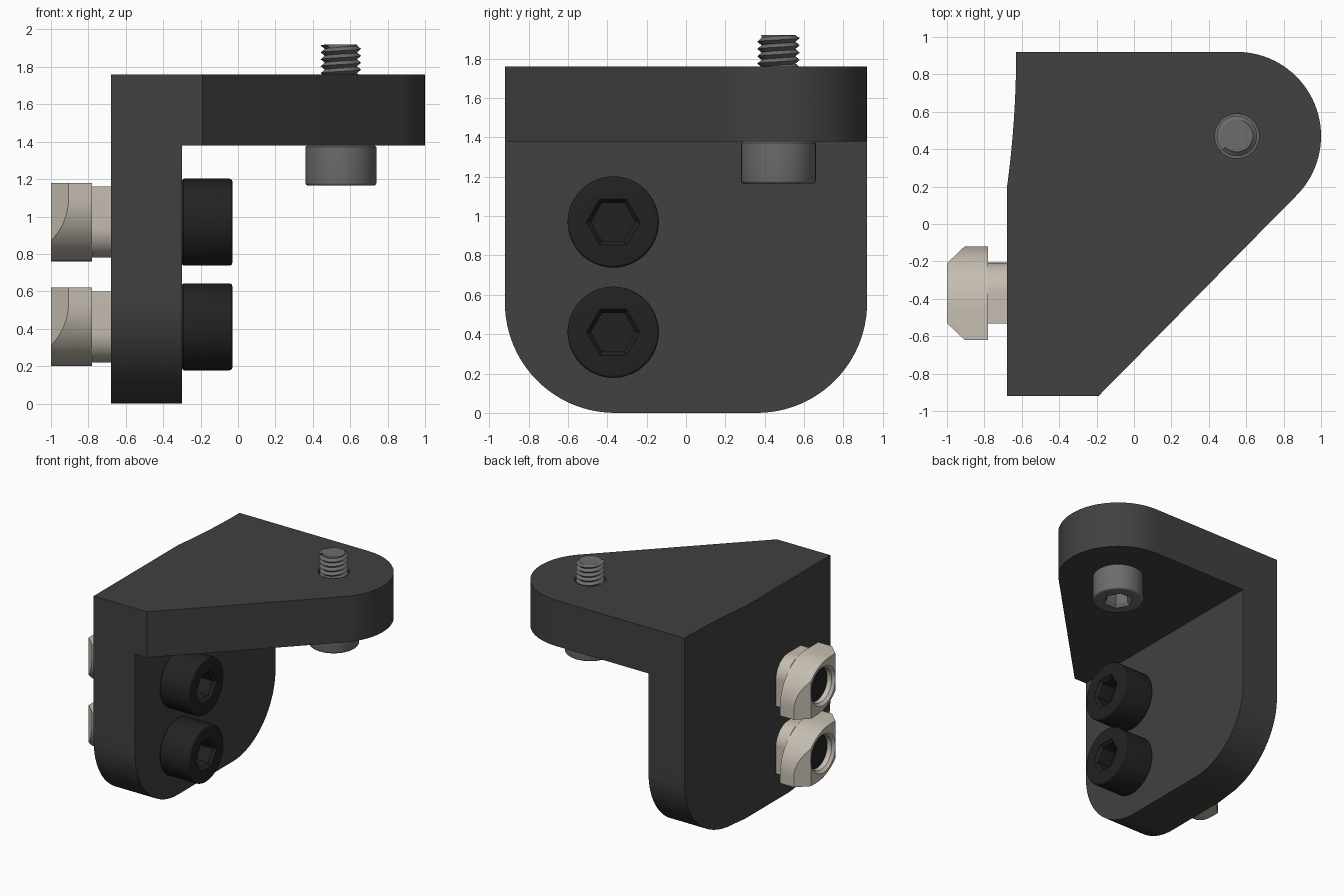
import bpy, bmesh, math
from mathutils import Vector

if "Cube" in bpy.data.objects:
    bpy.data.objects.remove(bpy.data.objects["Cube"])


def material(name, rgb):
    m = bpy.data.materials.new(name)
    m.diffuse_color = (*rgb, 1)
    m.use_nodes = True
    m.node_tree.nodes["Principled BSDF"].inputs["Base Color"].default_value = m.diffuse_color
    return m


DARK = material("dark grey", (0.052, 0.052, 0.052))
BLACK = material("black", (0.016, 0.016, 0.016))
STEEL = material("steel grey", (0.15, 0.15, 0.15))
NICKEL = material("warm nickel", (0.56, 0.51, 0.44))

# Map (a, b, along) onto the world axes
AXES = {'X': lambda a, b, h: (h, a, b), 'Z': lambda a, b, h: (a, b, h)}


def new_object(name, verts, faces):
    mesh = bpy.data.meshes.new(name)
    mesh.from_pydata(verts, [], faces)
    bm = bmesh.new()
    bm.from_mesh(mesh)
    bmesh.ops.recalc_face_normals(bm, faces=bm.faces)
    bm.to_mesh(mesh)
    bm.free()
    obj = bpy.data.objects.new(name, mesh)
    bpy.context.collection.objects.link(obj)
    return obj


def prism(name, outline, lo, hi, axis):
    n, put = len(outline), AXES[axis]
    verts = [put(a, b, h) for h in (lo, hi) for a, b in outline]
    faces = [tuple(range(n)), tuple(range(n, 2 * n))]
    faces += [(i, (i + 1) % n, n + (i + 1) % n, n + i) for i in range(n)]
    return new_object(name, verts, faces)


def lathe(name, profile, center, axis, sides=48):
    """Revolve (radius, along) points into a capped solid."""
    put, verts, faces = AXES[axis], [], []
    for r, h in profile:
        for k in range(sides):
            t = math.tau * k / sides
            verts.append(put(center[0] + r * math.cos(t), center[1] + r * math.sin(t), h))
    for j in range(len(profile) - 1):
        for k in range(sides):
            a, b = j * sides + k, j * sides + (k + 1) % sides
            faces.append((a, b, b + sides, a + sides))
    faces += [tuple(range(sides)), tuple(range(len(verts) - sides, len(verts)))]
    return new_object(name, verts, faces)


def boolean(obj, cutter, op):
    mod = obj.modifiers.new("cut", 'BOOLEAN')
    mod.operation, mod.object, mod.solver = op, cutter, 'EXACT'
    deps = bpy.context.evaluated_depsgraph_get()
    mesh = bpy.data.meshes.new_from_object(obj.evaluated_get(deps))
    obj.modifiers.clear()
    obj.data = mesh
    bpy.data.objects.remove(cutter)


def finish(obj, mat, angle=30):
    obj.data.materials.clear()
    obj.data.materials.append(mat)
    for p in obj.data.polygons:
        p.material_index = 0
    bpy.ops.object.select_all(action='DESELECT')
    obj.select_set(True)
    bpy.context.view_layer.objects.active = obj
    bpy.ops.object.shade_smooth_by_angle(angle=math.radians(angle))


def arc(cx, cy, r, start, end, n=24):
    return [(cx + r * math.cos(math.radians(start + (end - start) * i / n)),
             cy + r * math.sin(math.radians(start + (end - start) * i / n))) for i in range(n + 1)]


# Bracket: plan outline with round nose and slightly hollowed back edge
SX, SY = 0.55, 0.47
plan = [(-0.68, -0.92), (-0.19, -0.92)] + arc(SX, SY, 0.45, -44.5, 90, 36)
plan += [(-0.63 - 0.05 * (i / 12) ** 2, 0.92 - 0.73 * i / 12) for i in range(13)]
bracket = prism("angle_bracket", plan, -0.1, 1.76, 'Z')
# Side outline with rounded lower corners
W, R = 0.9205, 0.56
side = [(W, 1.9), (-W, 1.9)] + arc(-W + R, R, R, 180, 270) + arc(W - R, R, R, 270, 360)
boolean(bracket, prism("side_cutter", side, -1.2, 1.2, 'X'), 'INTERSECT')
boolean(bracket, prism("inner_cutter", [(-0.30, -1.1), (1.2, -1.1), (1.2, 1.1), (-0.30, 1.1)],
                       -0.2, 1.38, 'Z'), 'DIFFERENCE')
boolean(bracket, lathe("hole_cutter", [(0.118, 1.2), (0.118, 1.9)], (SX, SY), 'Z'), 'DIFFERENCE')
finish(bracket, DARK)


def cap_screw(name, center, axis, seat, end, r, hex_r, mat, shaft_r, tip):
    """Socket head from seat to end, with a plain shaft running to tip."""
    d = 1 if end > seat else -1
    f = 0.016
    head = [(shaft_r, tip), (shaft_r, seat), (r - 0.008, seat), (r, seat + d * 0.008)]
    head += [(r - f + f * math.cos(t), end - d * f + d * f * math.sin(t))
             for t in (0, math.pi / 8, math.pi / 4, 3 * math.pi / 8, math.pi / 2)]
    obj = lathe(name, head, center, axis)
    inner = hex_r * 0.83
    socket = [(hex_r * 1.17, end + d * 0.025), (inner, end - d * 0.025), (inner, end - d * 0.14)]
    boolean(obj, lathe("socket_cutter", socket, center, axis, 6), 'DIFFERENCE')
    finish(obj, mat)


def round_block(hy, hz, r, cy, cz):
    """Rectangle with two opposite corners rounded, as on a turn-in slot nut."""
    return ([(cy - hy, cz + hz)] + arc(cy - hy + r, cz - hz + r, r, 180, 270, 16)
            + [(cy + hy, cz - hz)] + arc(cy + hy - r, cz + hz - r, r, 0, 90, 16))


# Two side screws with their slot nuts
BY = -0.37
for label, z in (("upper", 0.97), ("lower", 0.41)):
    cap_screw(label + "_side_screw", (BY, z), 'X', -0.30, -0.03, 0.232, 0.136, BLACK, 0.138, -0.94)
    nut = prism(label + "_nut_head", round_block(0.25, 0.21, 0.34, BY, z), -1.1, -0.78, 'X')
    taper = [(-1.0, BY - 0.16), (-0.895, BY - 0.26), (-0.7, BY - 0.26),
             (-0.7, BY + 0.26), (-0.895, BY + 0.26), (-1.0, BY + 0.16)]
    boolean(nut, prism("taper_cutter", taper, z - 0.4, z + 0.4, 'Z'), 'INTERSECT')
    neck = prism(label + "_nut_neck", round_block(0.163, 0.19, 0.16, BY, z), -0.781, -0.67, 'X')
    for part in (nut, neck):
        hole = [(0.18, -1.02), (0.14, -0.98), (0.14, -0.6)]
        boolean(part, lathe("bore_cutter", hole, (BY, z), 'X'), 'DIFFERENCE')
        finish(part, NICKEL)

# Top screw: head under the plate, threaded tip above
TOP, ROOT, CREST, PITCH, N = 1.92, 0.086, 0.108, 0.037, 32
cap_screw("top_screw", (SX, SY), 'Z', 1.38, 1.165, 0.19, 0.112, STEEL, ROOT, TOP)
Z0 = 1.60
count = int((TOP - Z0) / PITCH * N)
verts, faces = [], []
for i in range(count + 1):
    t = math.tau * i / N
    for r, dz in ((CREST, 0), (ROOT, PITCH / 2)):
        verts.append(Vector((SX + r * math.cos(t), SY + r * math.sin(t),
                             min(TOP - 0.001, Z0 + PITCH * i / N + dz))))
for i in range(count):
    c, r = 2 * i, 2 * i + 1
    faces.append((c, c + 2, r + 2, r))
    if i + N + 1 <= count:
        faces.append((r, r + 2, c + 2 + 2 * N, c + 2 * N))
    else:
        # close the last turn flat against the core
        pass
finish(new_object("screw_thread", verts, faces), STEEL)
